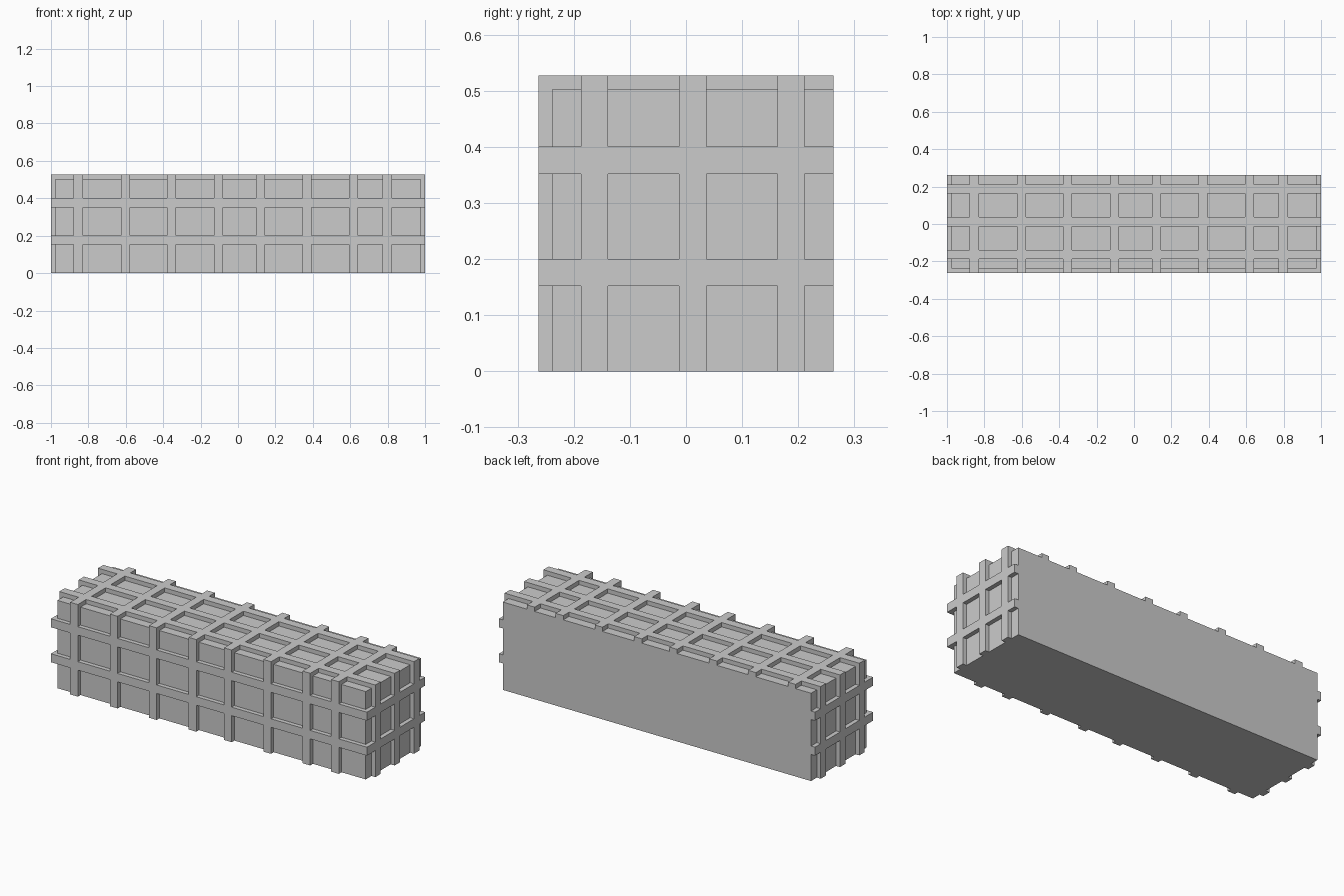
import bpy, bmesh

if "Cube" in bpy.data.objects:
    bpy.data.objects.remove(bpy.data.objects["Cube"])

W, D = 0.0485, 0.0245            # rib width, rib height above the panels
# outer bounds of ribs and bounds of the recessed core (back and base are flush)
OUTER = [(-1.0, 1.0), (-0.263, 0.263), (0.0, 0.527)]
CORE = [(-1 + D, 1 - D), (-0.263 + D, 0.263), (0.0, 0.527 - D)]
# rib centres along each axis
RIBS = [[-0.854, -0.602, -0.355, -0.104, 0.12, 0.369, 0.617, 0.798],
        [-0.163, 0.012, 0.187],
        [0.176, 0.376]]


def cuts(axis):
    """All slice positions along one axis."""
    values = set(OUTER[axis]) | set(CORE[axis])
    for c in RIBS[axis]:
        values |= {c - W / 2, c + W / 2}
    return sorted(values)


GRID = [cuts(a) for a in range(3)]


def solid(cell):
    """A cell is solid inside the core or inside any rib band."""
    if any(i < 0 or i >= len(GRID[a]) - 1 for a, i in enumerate(cell)):
        return False
    mid = [(GRID[a][i] + GRID[a][i + 1]) / 2 for a, i in enumerate(cell)]
    in_core = all(CORE[a][0] < mid[a] < CORE[a][1] for a in range(3))
    in_rib = any(abs(mid[a] - c) < W / 2 for a in range(3) for c in RIBS[a])
    return in_core or in_rib


# ribbed block: one clean outer skin of core and crossing rib bands
bm = bmesh.new()
verts = {}


def vert(key):
    if key not in verts:
        verts[key] = bm.verts.new([GRID[a][key[a]] for a in range(3)])
    return verts[key]


cells = [(i, j, k) for i in range(len(GRID[0]) - 1)
         for j in range(len(GRID[1]) - 1) for k in range(len(GRID[2]) - 1)]
for cell in filter(solid, cells):
    for a in range(3):
        u, v = (a + 1) % 3, (a + 2) % 3
        for side in (0, 1):
            near = list(cell)
            near[a] += 1 if side else -1
            if solid(near):
                continue
            loop = []
            for du, dv in ((0, 0), (1, 0), (1, 1), (0, 1)):
                key = list(cell)
                key[a] += side
                key[u] += du
                key[v] += dv
                loop.append(vert(tuple(key)))
            bm.faces.new(loop if side else loop[::-1])

mesh = bpy.data.meshes.new("ribbed_block")
bm.to_mesh(mesh)
bm.free()
bpy.context.collection.objects.link(bpy.data.objects.new("ribbed_block", mesh))
